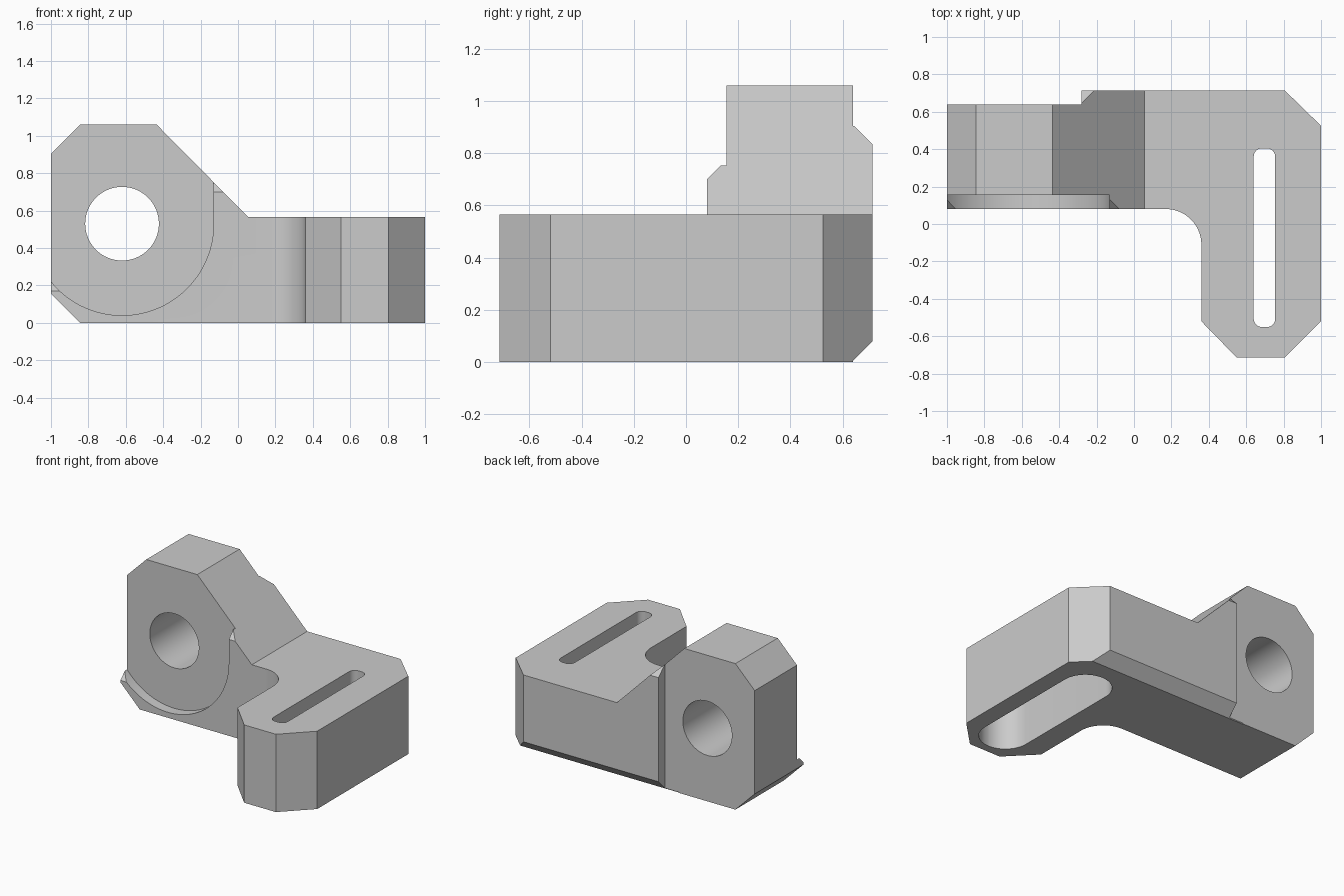
import bpy, bmesh, math
from math import pi, cos, sin

if "Cube" in bpy.data.objects:
    bpy.data.objects.remove(bpy.data.objects["Cube"])

grey = bpy.data.materials.new("light_grey")
grey.use_nodes = True
grey.diffuse_color = (0.6, 0.6, 0.6, 1)
grey.node_tree.nodes["Principled BSDF"].inputs["Base Color"].default_value = grey.diffuse_color


def arc(cx, cy, r, start, end, steps=24):
    """Points along an arc, angles in radians."""
    angles = [start + (end - start) * i / steps for i in range(steps + 1)]
    return [(cx + r * cos(a), cy + r * sin(a)) for a in angles]


def round_box(cx, cy, hx, hy, r):
    """Rectangle outline with rounded corners."""
    pts = []
    for i, (sx, sy) in enumerate([(1, 1), (-1, 1), (-1, -1), (1, -1)]):
        pts += arc(cx + sx * (hx - r), cy + sy * (hy - r), r, i * pi / 2, (i + 1) * pi / 2, 12)
    return pts


def prism(name, pts, axis, lo, hi):
    """Extrude a 2D outline along x (y,z), y (x,z) or z (x,y)."""
    place = {"x": lambda a, b, t: (t, a, b),
             "y": lambda a, b, t: (a, t, b),
             "z": lambda a, b, t: (a, b, t)}[axis]
    bm = bmesh.new()
    face = bm.faces.new([bm.verts.new(place(a, b, lo)) for a, b in pts])
    new = bmesh.ops.extrude_face_region(bm, geom=[face])["geom"]
    bmesh.ops.translate(bm, vec=place(0, 0, hi - lo),
                        verts=[v for v in new if isinstance(v, bmesh.types.BMVert)])
    bmesh.ops.remove_doubles(bm, verts=bm.verts, dist=1e-5)
    bmesh.ops.recalc_face_normals(bm, faces=bm.faces)
    mesh = bpy.data.meshes.new(name)
    bm.to_mesh(mesh)
    bm.free()
    mesh.materials.append(grey)
    obj = bpy.data.objects.new(name, mesh)
    bpy.context.collection.objects.link(obj)
    return obj


# L-shaped plan with chamfered corners, inner fillet and thinner end
plan = [(-1, 0.08)] + arc(0.17, -0.11, 0.19, pi / 2, 0)
plan += [(0.36, -0.52), (0.55, -0.715), (0.805, -0.715), (1, -0.52), (1, 0.525),
         (0.805, 0.715), (-0.28, 0.715), (-0.28, 0.64), (-1, 0.64)]
bracket = prism("bracket", plan, "z", -0.1, 1.2)

# Front silhouette: raised lug sloping down to the block
side = [(-1, 0.155), (-0.845, 0), (1.1, 0), (1.1, 0.565), (0.055, 0.565),
        (-0.435, 1.06), (-0.845, 1.06), (-1, 0.905)]
silhouette = prism("silhouette", side, "y", -1, 1)

# Recessed round seat on the front of the lug
seat = arc(-0.62, 0.53, 0.49, -pi, 0, 64) + [(-0.13, 1.3), (-1.11, 1.3)]
wedge = [(0.06, 0.68), (0.15, 0.77), (0.06, 0.77)]
cutters = [
    prism("seat_recess", seat, "y", -0.5, 0.155),
    prism("lip_chamfer_right", wedge, "x", -0.2, 0.1),
    prism("lip_chamfer_left", [(y, z - 0.53) for y, z in wedge], "x", -1.1, -0.93),
    prism("back_top_chamfer", [(0.64, 0.91), (0.75, 0.8), (0.75, 0.91)], "x", -0.4, 0),
    prism("back_bottom_chamfer", [(0.615, -0.02), (0.755, -0.02), (0.755, 0.12)], "x", -0.4, 1.1),
    prism("bore", arc(-0.62, 0.53, 0.197, 0, 2 * pi, 64), "y", -0.5, 1),
    prism("slot", round_box(0.6975, -0.073, 0.0575, 0.478, 0.045), "z", 0.2, 0.8),
    prism("slot_pocket", round_box(0.6975, -0.073, 0.175, 0.583, 0.1749), "z", -0.2, 0.4),
]

# Shape the bracket and discard the cutters
bpy.ops.object.select_all(action="DESELECT")
bracket.select_set(True)
bpy.context.view_layer.objects.active = bracket
for tool in [silhouette] + cutters:
    mod = bracket.modifiers.new(tool.name, "BOOLEAN")
    mod.operation = "INTERSECT" if tool is silhouette else "DIFFERENCE"
    mod.solver = "EXACT"
    mod.object = tool
    bpy.ops.object.modifier_apply(modifier=mod.name)
    bpy.data.objects.remove(tool)

bpy.ops.object.shade_smooth_by_angle(angle=math.radians(25))
